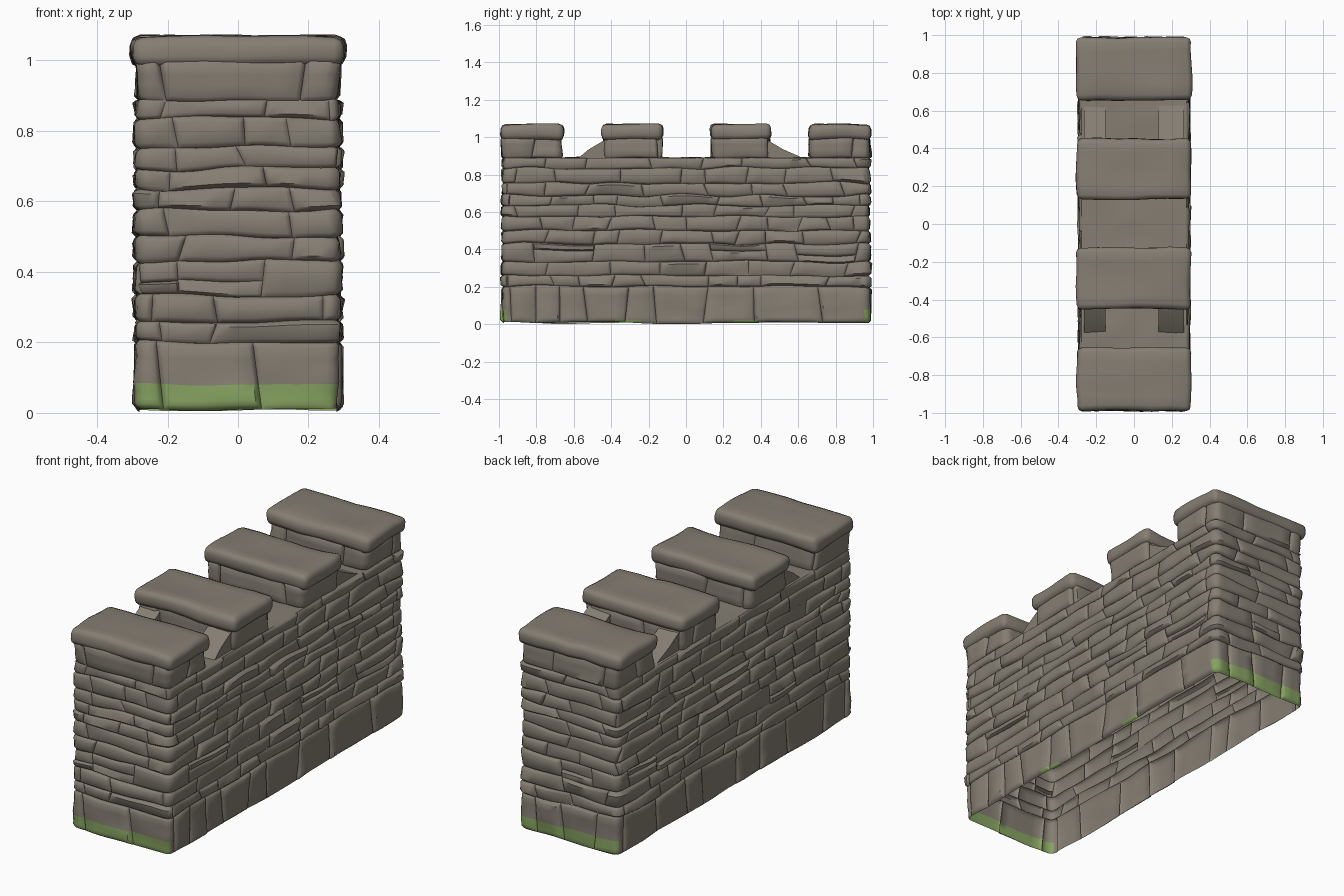
import bpy, bmesh, math, random
from mathutils import Vector, noise

if "Cube" in bpy.data.objects:
    bpy.data.objects.remove(bpy.data.objects["Cube"])

random.seed(7)


def material(name, rgb):
    m = bpy.data.materials.new(name)
    m.diffuse_color = (*rgb, 1)
    m.use_nodes = True
    m.node_tree.nodes["Principled BSDF"].inputs["Base Color"].default_value = m.diffuse_color
    return m


STONE = material("grey_stone", (0.235, 0.208, 0.17))
MOSS = material("green_moss", (0.24, 0.36, 0.12))


def finish(name, bm, angle=50):
    mesh = bpy.data.meshes.new(name)
    bm.to_mesh(mesh)
    bm.free()
    mesh.materials.append(STONE)
    mesh.materials.append(MOSS)
    ob = bpy.data.objects.new(name, mesh)
    bpy.context.collection.objects.link(ob)
    bpy.ops.object.select_all(action='DESELECT')
    ob.select_set(True)
    bpy.context.view_layer.objects.active = ob
    bpy.ops.object.shade_smooth_by_angle(angle=math.radians(angle))
    return ob


def ring(u, hx, hy, r):
    """Point and outward normal at distance u round a rounded rectangle."""
    q = math.pi * r / 2
    u %= 4 * (hx + hy - 2 * r) + 4 * q
    cx, cy = -(hx - r), -(hy - r)
    for k in range(4):
        length = 2 * ((hx if k % 2 == 0 else hy) - r)
        a = k * math.pi / 2
        if u <= length + q or k == 3:
            run = min(u, length)
            b = a + max(0, u - length) / r
            n = Vector((math.sin(b), -math.cos(b), 0))
            return Vector((cx + math.cos(a) * run, cy + math.sin(a) * run, 0)) + n * r, n
        cx += math.cos(a) * length
        cy += math.sin(a) * length
        u -= length + q


def cuts(size, spacing, extra=()):
    """Fractions for a stone's grid: narrow rim, even middle, extra lines."""
    rim = min(0.014, size * 0.2)
    n = max(1, round((size - 2 * rim) / spacing))
    vals = [0, rim * 0.35, size, size - rim * 0.35]
    vals += [rim + (size - 2 * rim) * i / n for i in range(n + 1)]
    vals += [e for e in extra if rim < e < size - rim]
    return sorted({round(v / size, 4) for v in vals})


def masonry(name, hx, hy, rows, cy=0, widths=(0.12, 0.36), r=0.025, ground=False):
    """Courses of bulging stones laid round a rounded rectangle, open inside."""
    bm = bmesh.new()
    q = math.pi * r / 2
    per = 4 * (hx + hy - 2 * r) + 4 * q
    corners, at = [], 0
    for k in range(4):
        at += 2 * ((hx if k % 2 == 0 else hy) - r)
        corners += [at, at + q / 3, at + 2 * q / 3, at + q]
        at += q

    def joint(z, u):
        if z == rows[-1]:
            return z
        p, _ = ring(u, hx, hy, r)
        amp = 0.016 if z > rows[0] else 0.01
        return z + amp * noise.noise(Vector((p.x * 5, p.y * 5, z * 37)))

    def stone(ua, ub, ta, tb, z0, z1, v0, v1):
        w, h = ub - ua, (z1 - z0) * (v1 - v0)
        extra = [c + per * k - ua for c in corners for k in (0, 1)]
        ss = cuts(w, 0.05, extra)
        vs = cuts(h, 0.035, (0.028, 0.072) if ground and z0 == rows[0] else ())
        depth = random.uniform(0.007, 0.017)
        tilt, lean = random.uniform(-0.005, 0.005), random.uniform(-0.006, 0.006)
        seed = Vector((random.random() * 50, 0, 0))
        grid = []
        for v in vs:
            vv = v0 + (v1 - v0) * v
            line = []
            for s in ss:
                u = ua + s * w + (ta * (1 - s) + tb * s) * (vv - 0.5)
                p, n = ring(u, hx, hy, r)
                z = joint(z0, u) * (1 - vv) + joint(z1, u) * vv
                edge = min(s * w, w - s * w, v * h, h - v * h) / min(0.014, 0.2 * h, 0.2 * w)
                rise = math.sin(min(1, edge) * math.pi / 2)
                lump = noise.noise(Vector((p.x * 9, p.y * 9, z * 14)) + seed)
                d = rise * (depth + tilt * (2 * s - 1) + lean * (2 * v - 1) + 0.006 * lump)
                line.append(bm.verts.new((p.x + n.x * d, p.y + n.y * d + cy, z)))
            grid.append(line)
        for a, b in zip(grid, grid[1:]):
            for i in range(len(a) - 1):
                f = bm.faces.new((a[i], a[i + 1], b[i + 1], b[i]))
                c = f.calc_center_median()
                # moss along the foot of both ends, small tufts on the long sides
                end = abs(c.y) > 0.962 and c.z < 0.075
                tuft = 0.24 < abs(c.y) < 0.4 and c.z < 0.024
                f.material_index = int(ground and (end or tuft))

    for z0, z1 in zip(rows, rows[1:]):
        u = start = random.uniform(0, 0.1)
        marks = []
        while u < start + per - widths[0] * 0.7:
            marks.append((u, random.uniform(-0.03, 0.03)))
            u += random.uniform(*widths)
        marks.append((start + per, marks[0][1]))
        for (ua, ta), (ub, tb) in zip(marks, marks[1:]):
            if z1 - z0 > 0.08 and z0 > rows[0] and random.random() < 0.4:
                m = random.uniform(0.35, 0.65)
                stone(ua, ub, ta, tb, z0, z1, 0, m)
                stone(ua, ub, ta, tb, z0, z1, m, 1)
            else:
                stone(ua, ub, ta, tb, z0, z1, 0, 1)
    return finish(name, bm)


def slab(name, y0, y1, z0, z1, hx):
    """Weathered cap stone."""
    bm = bmesh.new()
    bmesh.ops.create_cube(bm, size=1)
    for v in bm.verts:
        v.co = Vector((v.co.x * 2 * hx, (y0 + y1) / 2 + v.co.y * (y1 - y0),
                       (z0 + z1) / 2 + v.co.z * (z1 - z0)))
    bmesh.ops.bevel(bm, geom=bm.edges[:], offset=0.026, segments=2,
                    profile=0.5, affect='EDGES')
    long_edges = [e for e in bm.edges if e.calc_length() > 0.1]
    bmesh.ops.subdivide_edges(bm, edges=long_edges, cuts=5, use_grid_fill=True)
    for v in bm.verts:
        p = v.co * 6
        v.co += Vector((noise.noise(p), noise.noise(p + Vector((9, 0, 0))),
                        0.8 * noise.noise(p + Vector((0, 9, 0))))) * 0.013
    return finish(name, bm, 60)


# main wall
masonry("wall_courses", 0.279, 0.972,
        [0.008, 0.20, 0.26, 0.335, 0.43, 0.50, 0.575, 0.635, 0.69, 0.755, 0.835, 0.89],
        ground=True)

# walkway closing the top of the wall
bm = bmesh.new()
bmesh.ops.create_grid(bm, x_segments=10, y_segments=34, size=1)
for v in bm.verts:
    x, y = v.co.x * 0.279, v.co.y * 0.972
    inner = abs(v.co.x) < 0.99 and abs(v.co.y) < 0.99
    v.co = (x, y, 0.89 + (0.01 * noise.noise(Vector((x * 8, y * 8, 3))) if inner else 0))
finish("walkway", bm)

# four merlons with cap stones
for i, (y0, y1) in enumerate([(-0.99, -0.655), (-0.45, -0.125), (0.13, 0.45), (0.655, 0.99)]):
    b0, b1 = y0 + 0.018, y1 - 0.018
    masonry(f"merlon_{i + 1}", 0.274, (b1 - b0) / 2, [0.885, 1.005],
            cy=(b0 + b1) / 2, widths=(0.2, 0.42))
    slab(f"cap_stone_{i + 1}", y0, y1, 0.985, 1.068, 0.303)

# broken rubble leaning on the two middle merlons
for name, sign, reach in (("front_rubble", -1, 0.58), ("back_rubble", 1, 0.635)):
    bm = bmesh.new()
    for x0, x1 in ((0.13, 0.265), (-0.265, -0.15)):
        prof = [(0.42, 0.885), (reach, 0.885), (0.52, 0.935), (0.435, 0.985)]
        sides = [[bm.verts.new((x, sign * y, z)) for y, z in prof] for x in (x0, x1)]
        bm.faces.new(sides[0])
        bm.faces.new(sides[1][::-1])
        for k in range(4):
            j = (k + 1) % 4
            bm.faces.new((sides[0][k], sides[1][k], sides[1][j], sides[0][j]))
    bmesh.ops.recalc_face_normals(bm, faces=bm.faces[:])
    finish(name, bm, 40)
